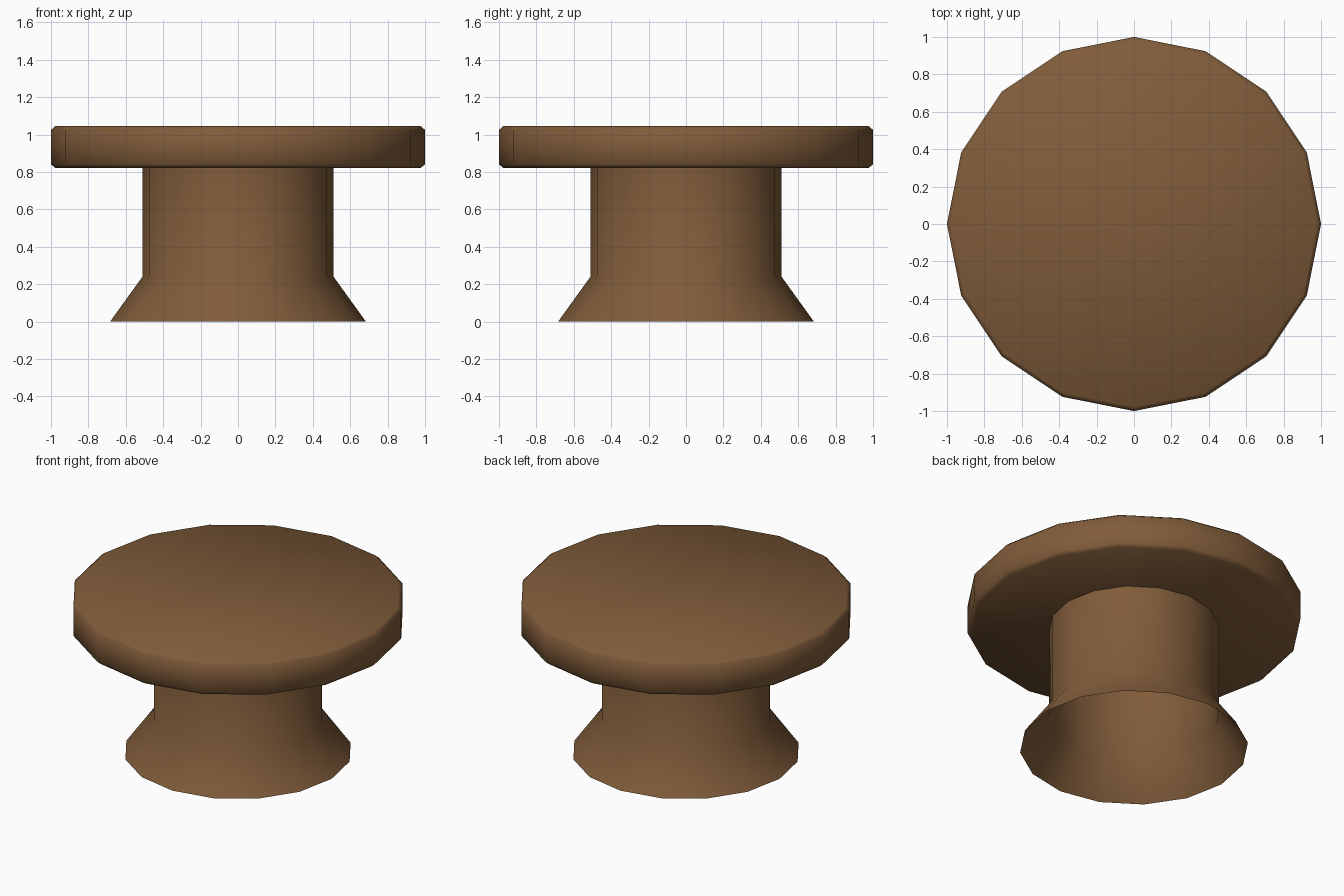
import bpy, bmesh
from math import cos, sin, pi

if "Cube" in bpy.data.objects:
    bpy.data.objects.remove(bpy.data.objects["Cube"])

SIDES = 16

wood = bpy.data.materials.new("brown_wood")
wood.diffuse_color = (0.216, 0.107, 0.042, 1)
wood.use_nodes = True
wood.node_tree.nodes["Principled BSDF"].inputs["Base Color"].default_value = wood.diffuse_color


def lathe(name, profile, capped):
    """Revolve (radius, height) points listed from bottom to top."""
    bm = bmesh.new()
    rings = [[bm.verts.new((r * cos(2 * pi * i / SIDES), r * sin(2 * pi * i / SIDES), z))
              for i in range(SIDES)] for r, z in profile]
    for low, high in zip(rings, rings[1:]):
        for i in range(SIDES):
            j = (i + 1) % SIDES
            bm.faces.new((low[i], low[j], high[j], high[i]))
    if capped:
        bm.faces.new(rings[0][::-1])
        bm.faces.new(rings[-1])
    for f in bm.faces:
        f.smooth = True
    mesh = bpy.data.meshes.new(name)
    bm.to_mesh(mesh)
    bm.free()
    mesh.materials.append(wood)
    obj = bpy.data.objects.new(name, mesh)
    bpy.context.collection.objects.link(obj)
    return obj


# Flared stem, hollow and open at the bottom
lathe("stem", [(0.684, 0.0), (0.511, 0.24), (0.511, 0.822)], False)

# Round top with narrow chamfered rims
lathe("round_top", [(0.978, 0.822), (1.0, 0.842), (1.0, 1.025), (0.978, 1.045)], True)
